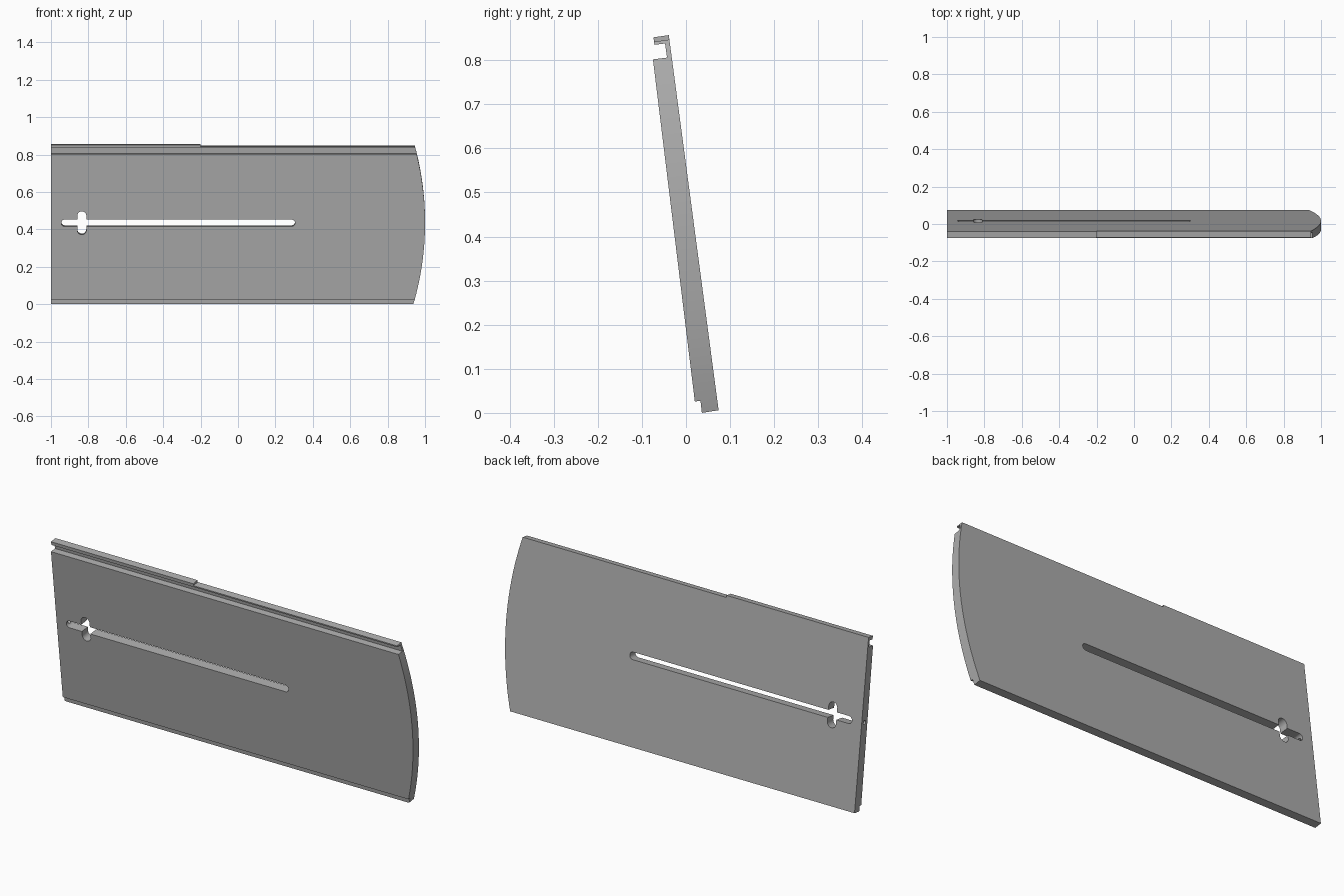
import bpy, bmesh, math
from mathutils import Matrix, Vector

old = bpy.data.objects.get("Cube")
if old:
    bpy.data.objects.remove(old, do_unlink=True)

grey = bpy.data.materials.new("plain grey")
grey.use_nodes = True
colour = (0.42, 0.42, 0.42, 1)
grey.diffuse_color = colour
grey.node_tree.nodes["Principled BSDF"].inputs["Base Color"].default_value = colour

# Frame of the leaning panel: local x along it, z up its face, y through it
TILT = Matrix.Translation((0, -0.006, 0.437)) @ Matrix.Rotation(math.radians(7.6), 4, 'X')


def extrude(name, outline, direction):
    """Closed prism made by sweeping an outline along a direction."""
    bm = bmesh.new()
    face = bm.faces.new([bm.verts.new(p) for p in outline])
    swept = bmesh.ops.extrude_face_region(bm, geom=[face])["geom"]
    bmesh.ops.translate(bm, vec=direction,
                        verts=[v for v in swept if isinstance(v, bmesh.types.BMVert)])
    bmesh.ops.recalc_face_normals(bm, faces=bm.faces)
    mesh = bpy.data.meshes.new(name)
    bm.to_mesh(mesh)
    bm.free()
    mesh.materials.append(grey)
    ob = bpy.data.objects.new(name, mesh)
    bpy.context.collection.objects.link(ob)
    return ob


def rod(name, profile, x0, x1):
    return extrude(name, [(x0, y, z) for y, z in profile], Vector((x1 - x0, 0, 0)))


def capsule(name, cx, cz, half_x, half_z):
    """Round-ended cutter through the panel thickness."""
    r = min(half_x, half_z)
    pts = []
    for i in range(32):
        a = math.tau * (i + 0.5) / 32
        x, z = math.cos(a), math.sin(a)
        pts.append((cx + r * x + math.copysign(half_x - r, x), -0.2,
                    cz + r * z + math.copysign(half_z - r, z)))
    # merge points that coincide on the caps
    ob = extrude(name, pts, Vector((0, 0.4, 0)))
    ob.data.transform(TILT)
    return ob


def disc(name, cx, radius, sides):
    """Large round cutter whose axis runs through the panel."""
    ring = [math.tau * i / sides for i in range(sides)]
    ob = extrude(name, [(cx + radius * math.cos(a), -0.3, radius * math.sin(a)) for a in ring],
                 Vector((0, 0.6, 0)))
    ob.data.transform(TILT)
    return ob


def cut(target, cutter, operation='DIFFERENCE'):
    cutter.hide_render = True
    mod = target.modifiers.new("cut", 'BOOLEAN')
    mod.operation, mod.solver, mod.object = operation, 'EXACT', cutter
    bpy.context.view_layer.objects.active = target
    bpy.ops.object.modifier_apply(modifier=mod.name)
    bpy.data.objects.remove(cutter, do_unlink=True)


# Panel section: foot rebate, front face, groove and top lip
panel = rod("panel", [
    (0.036, 0.0), (0.074, 0.006), (-0.0377, 0.847), (-0.0725, 0.842),
    (-0.0717, 0.835), (-0.0475, 0.838), (-0.043, 0.806), (-0.075, 0.802),
    (0.020, 0.026), (0.033, 0.027)], -1, 1.05)

# Bowed right end
cut(panel, disc("end_cutter", -0.57, 1.57, 256), 'INTERSECT')

# Long slot with a cross opening
cut(panel, capsule("slot_cutter", -0.32, 0, 0.625, 0.0185))
cut(panel, capsule("cross_cutter", -0.835, 0, 0.024, 0.063))

# Small bore from the left edge into the slot
bore = [(-0.006 + 0.01 * math.cos(math.tau * i / 16),
         0.437 + 0.01 * math.sin(math.tau * i / 16)) for i in range(16)]
cut(panel, rod("bore_cutter", bore, -1.05, -0.92))

# Raised strip on the left part of the lip
strip = rod("raised_lip", [
    (-0.0377, 0.847), (-0.039, 0.857), (-0.0738, 0.852), (-0.0725, 0.842)], -1, -0.2)

for ob in (panel, strip):
    bpy.ops.object.select_all(action='DESELECT')
    ob.select_set(True)
    bpy.context.view_layer.objects.active = ob
    bpy.ops.object.shade_smooth_by_angle(angle=math.radians(25))
